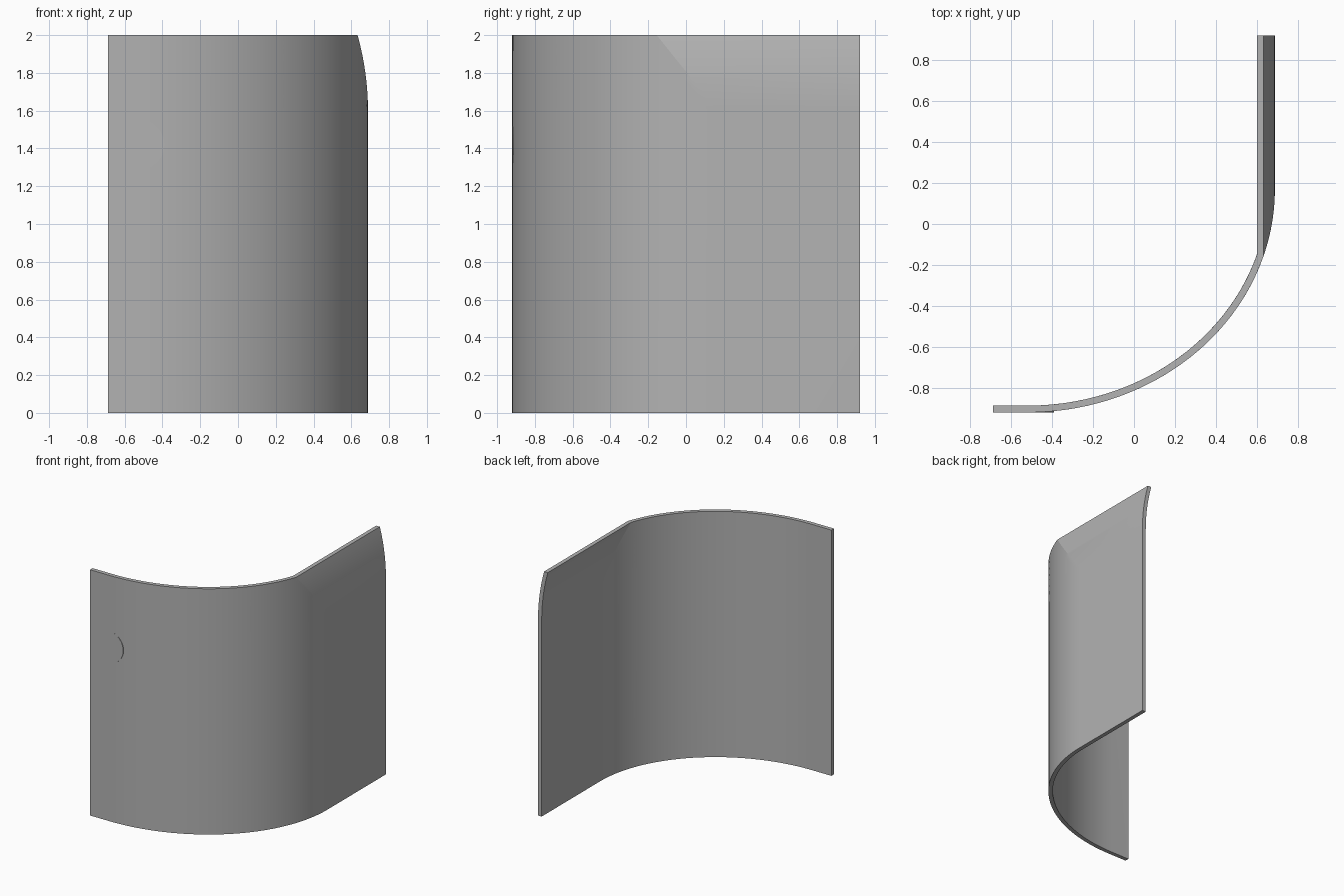
import bpy, bmesh, math

cube = bpy.data.objects.get("Cube")
if cube:
    bpy.data.objects.remove(cube)

# Plan: flat tab, elliptical bend, straight wall whose top curves inward
LEFT, RIGHT, FRONT, BACK = -0.688, 0.688, -0.92, 0.92
BEND_X, BEND_Y = -0.52, 0.17
WALL = 0.033
TOP, BEND_Z, LEAN = 2.0, 1.6, 0.055
ARC_STEPS, TOP_STEPS = 40, 14
HOLE = (-0.52, FRONT, 1.42)

grey = bpy.data.materials.new("plain grey")
grey.use_nodes = True
grey.diffuse_color = (0.45, 0.45, 0.45, 1)
grey.node_tree.nodes["Principled BSDF"].inputs["Base Color"].default_value = grey.diffuse_color


def make_object(name, bm):
    bmesh.ops.recalc_face_normals(bm, faces=bm.faces)
    mesh = bpy.data.meshes.new(name)
    bm.to_mesh(mesh)
    bm.free()
    mesh.materials.append(grey)
    obj = bpy.data.objects.new(name, mesh)
    bpy.context.collection.objects.link(obj)
    return obj


def row(z, inset):
    """Plan outline at one height, moved inward by inset."""
    lean = LEAN * (max(0, z - BEND_Z) / (TOP - BEND_Z)) ** 2
    a, b = RIGHT - BEND_X - inset, BEND_Y - FRONT - inset
    limit = math.asin(min(1, (a - lean) / a))
    points = [(LEFT, FRONT + inset, z)]
    for i in range(ARC_STEPS + 1):
        t = limit * i / ARC_STEPS
        points.append((BEND_X + a * math.sin(t), BEND_Y - b * math.cos(t), z))
    points.append((RIGHT - lean - inset, BACK, z))
    return points


def cylinder_y(name, radius, y0, y1):
    """Disc or rod along y, centred on the hole."""
    bm = bmesh.new()
    bmesh.ops.create_cone(bm, cap_ends=True, segments=48, radius1=radius,
                          radius2=radius, depth=y1 - y0)
    for v in bm.verts:
        x, y, z = v.co
        v.co = (HOLE[0] + x, (y0 + y1) / 2 + z, HOLE[2] + y)
    return make_object(name, bm)


# Curved panel: closed loops of outer and inner outline, stacked by height
bm = bmesh.new()
heights = [0] + [BEND_Z + (TOP - BEND_Z) * i / TOP_STEPS for i in range(TOP_STEPS + 1)]
loops = []
for z in heights:
    outline = row(z, 0) + row(z, WALL)[::-1]
    loops.append([bm.verts.new(p) for p in outline])
n = len(loops[0])
for low, high in zip(loops, loops[1:]):
    for i in range(n):
        j = (i + 1) % n
        bm.faces.new((low[i], low[j], high[j], high[i]))
for loop in (loops[0], loops[-1]):
    for i in range(n // 2 - 1):
        bm.faces.new((loop[i], loop[i + 1], loop[n - 2 - i], loop[n - 1 - i]))
panel = make_object("curved_panel", bm)

# Thin round pad that emerges where the panel bends away
pad = cylinder_y("round_pad", 0.13, FRONT + 0.0004, FRONT + 0.02)

# Hole through pad and panel
cutter = cylinder_y("hole_cutter", 0.035, FRONT - 0.1, FRONT + 0.15)
cutter.hide_render = True
cutter.hide_set(True)

for obj in (panel, pad):
    mod = obj.modifiers.new("hole", "BOOLEAN")
    mod.operation = "DIFFERENCE"
    mod.solver = "EXACT"
    mod.object = cutter
    bpy.ops.object.select_all(action="DESELECT")
    obj.select_set(True)
    bpy.context.view_layer.objects.active = obj
    bpy.ops.object.modifier_apply(modifier="hole")
    bpy.ops.object.shade_smooth_by_angle(angle=math.radians(12))

bpy.data.objects.remove(cutter)
